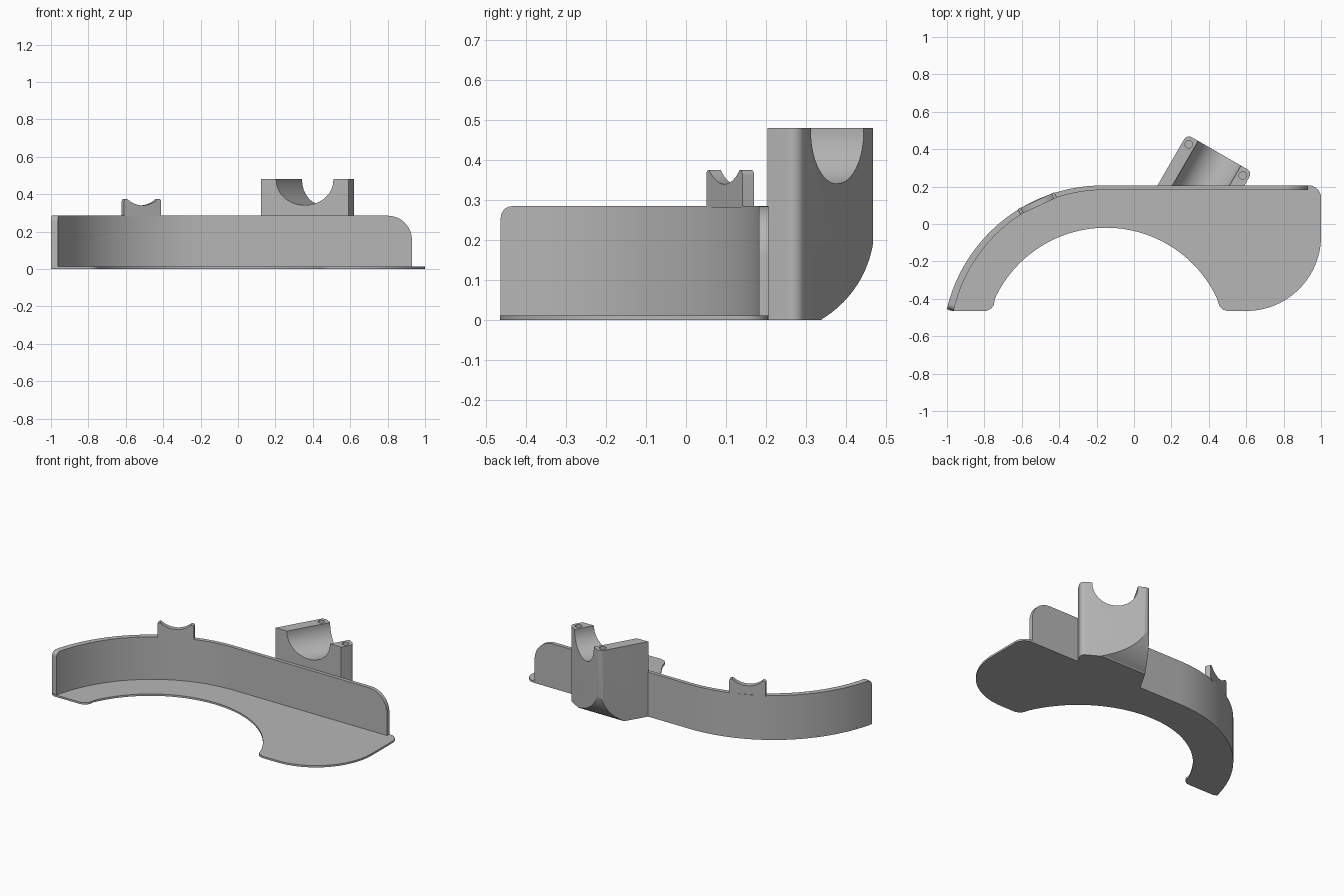
import bpy, bmesh
from math import sin, cos, pi, radians
from mathutils import Vector

if "Cube" in bpy.data.objects:
    bpy.data.objects.remove(bpy.data.objects["Cube"])

grey = bpy.data.materials.new("plain_grey")
grey.use_nodes = True
grey.diffuse_color = (0.47, 0.47, 0.47, 1)
grey.node_tree.nodes["Principled BSDF"].inputs["Base Color"].default_value = grey.diffuse_color


def arc(cx, cy, r, a, b, n):
    """Points on a circle from angle a to b in degrees."""
    angles = [radians(a + (b - a) * i / n) for i in range(n + 1)]
    return [(cx + r * cos(t), cy + r * sin(t)) for t in angles]


def to_object(bm, name):
    bmesh.ops.recalc_face_normals(bm, faces=bm.faces)
    mesh = bpy.data.meshes.new(name)
    bm.to_mesh(mesh)
    bm.free()
    mesh.materials.append(grey)
    ob = bpy.data.objects.new(name, mesh)
    bpy.context.collection.objects.link(ob)
    return ob


def prism(name, points, depth):
    """Extrude a closed outline of 3D points along a vector."""
    bm = bmesh.new()
    face = bm.faces.new([bm.verts.new(p) for p in points])
    new = bmesh.ops.extrude_face_region(bm, geom=[face], use_keep_orig=True)
    moved = [g for g in new["geom"] if isinstance(g, bmesh.types.BMVert)]
    bmesh.ops.translate(bm, verts=moved, vec=depth)
    return to_object(bm, name)


def select_only(ob):
    bpy.ops.object.select_all(action='DESELECT')
    ob.select_set(True)
    bpy.context.view_layer.objects.active = ob


def boolean(ob, cutter, operation='DIFFERENCE'):
    cutter.hide_render = True
    mod = ob.modifiers.new("cut", 'BOOLEAN')
    mod.operation, mod.solver, mod.object = operation, 'EXACT', cutter
    select_only(ob)
    bpy.ops.object.modifier_apply(modifier=mod.name)
    bpy.data.objects.remove(cutter)


# Shared curve of the plate edge and the upright wall
CX, CY, R = -0.167, -0.65, 0.856
BACK = CY + R
TIP = 166.8

# Flat base plate
outline = [(0.457, -0.44), (0.475, -0.458), (0.5, -0.465)]
outline += arc(0.6, -0.065, 0.4, -90, 0, 24)
outline += arc(0.935, BACK - 0.065, 0.065, 0, 90, 8)
outline += arc(CX, CY, R, 90, TIP, 48)
outline += [(-0.98, -0.465)] + arc(-0.8, -0.41, 0.055, -90, -20, 6)
outline += arc(-0.15, -0.675, 0.655, 155.2, 24.8, 56)
plate = prism("base_plate", [(x, y, 0) for x, y in outline], (0, 0, 0.012))

# Upright wall: stations of outer point, inner point and top height
TOP, END_R, TIP_R = 0.285, 0.13, 0.03
stations = []
for i in range(13):
    t = pi / 2 * (1 - i / 12)
    x = 0.8 + END_R * sin(t)
    stations.append(((x, BACK), (x, BACK - 0.024), TOP - END_R + END_R * cos(t)))
sweep = [(90 + (TIP - 92) * i / 48, TOP) for i in range(49)]
for i in range(1, 9):
    t = pi / 2 * i / 8
    sweep.append((TIP - 2 + 2 * sin(t), TOP - TIP_R + TIP_R * cos(t)))
for angle, top in sweep:
    a = radians(angle)
    inner = R - 0.024 - 0.014 * (angle - 90) / (TIP - 90)
    stations.append(((CX + R * cos(a), CY + R * sin(a)),
                     (CX + inner * cos(a), CY + inner * sin(a)), top))
bm = bmesh.new()
rings = [[bm.verts.new((*p, z)) for p, z in ((o, 0), (i, 0), (i, h), (o, h))]
         for o, i, h in stations]
for a, b in zip(rings, rings[1:]):
    for k in range(4):
        j = (k + 1) % 4
        bm.faces.new((a[k], a[j], b[j], b[k]))
bm.faces.new(rings[0])
bm.faces.new(rings[-1])
wall = to_object(bm, "curved_wall")

# Small saddle rest on the wall
profile = [(-0.108, 0.28)] + arc(-0.096, 0.363, 0.012, 180, 90, 4)
profile += arc(0, 0.475, 0.135, 227.8, 312.2, 24)
profile += arc(0.096, 0.363, 0.012, 90, 0, 4) + [(0.108, 0.28)]
a = radians(114.7)
out = Vector((cos(a), sin(a), 0))
along = Vector((sin(a), -cos(a), 0))
start = Vector((CX, CY, 0)) + out * 0.821
rest = prism("small_saddle_rest",
             [start + along * u + Vector((0, 0, z)) for u, z in profile], out * 0.032)

# Large clamp block, turned thirty degrees
corner = Vector((0.283, 0.479, 0))
U = Vector((cos(pi / 6), -sin(pi / 6), 0))
V = Vector((sin(pi / 6), cos(pi / 6), 0))
WIDTH, ROUND, HEIGHT = 0.403, 0.03, 0.48


def local(u, v, z=0):
    return corner + U * u + V * v + Vector((0, 0, z))


shape = arc(ROUND, -ROUND, ROUND, 180, 90, 8)
shape += arc(WIDTH - ROUND, -ROUND, ROUND, 90, 0, 8)
shape += [(WIDTH, -0.5), (0, -0.5)]
block = prism("clamp_block", [local(u, v) for u, v in shape], (0, 0, HEIGHT))

# Trim the block flat against the wall and round its lower back
trim = [(BACK - 0.002, -0.01), (0.33, -0.01)]
trim += arc(0.2, 0.235, 0.271, -59, 0, 20) + [(0.471, 0.6), (BACK - 0.002, 0.6)]
boolean(block, prism("trim_cutter", [(-0.5, y, z) for y, z in trim], (2, 0, 0)), 'INTERSECT')

# Pipe groove and two screw holes
groove = arc(WIDTH / 2, 0.473, 0.132, 180, 360, 40) + [(WIDTH / 2 + 0.132, 0.6), (WIDTH / 2 - 0.132, 0.6)]
boolean(block, prism("groove_cutter", [local(u, -0.6, z) for u, z in groove], V * 0.8))
for u in (0.035, WIDTH - 0.035):
    hole = [local(x, y, 0.3) for x, y in arc(u, -0.041, 0.02, 0, 345, 23)]
    boolean(block, prism("hole_cutter", hole, (0, 0, 0.3)))

for ob in (plate, wall, rest, block):
    select_only(ob)
    bpy.ops.object.shade_smooth_by_angle(angle=radians(30))
